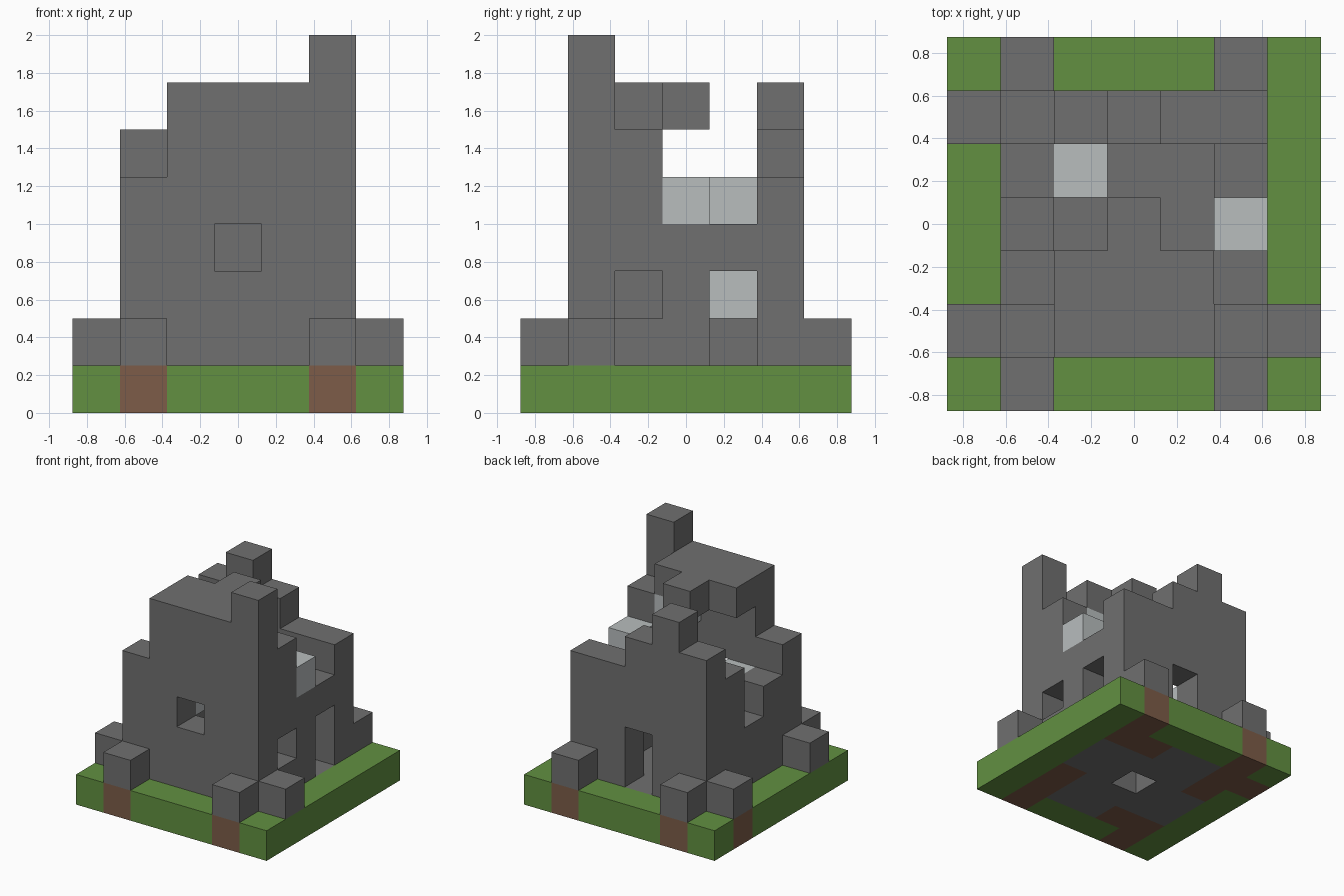
import bpy
import bmesh
from mathutils import Vector

CELL = 0.25
N = 7  # cells along each side of the plot

cube = bpy.data.objects.get("Cube")
if cube:
    bpy.data.objects.remove(cube, do_unlink=True)


def material(name, rgb):
    mat = bpy.data.materials.new(name)
    mat.use_nodes = True
    mat.diffuse_color = (*rgb, 1)
    mat.node_tree.nodes["Principled BSDF"].inputs["Base Color"].default_value = (*rgb, 1)
    return mat


stone = material("grey stone", (0.16, 0.16, 0.16))
grass = material("grass green", (0.122, 0.28, 0.053))
dirt = material("earth brown", (0.205, 0.107, 0.065))
pale = material("pale grey", (0.48, 0.51, 0.515))


def column(i, j, top, bottom=1):
    return {(i, j, k) for k in range(bottom, top)}


# Ground: turf border, bare earth patches, stone floor with a central pit
plot = {(i, j, 0) for i in range(N) for j in range(N)}
soil = {(i, j, 0) for i, j in [(5, 0), (5, 1), (5, 2), (1, 0), (1, 1), (2, 1),
                               (1, 6), (1, 5), (0, 5), (1, 4),
                               (5, 6), (5, 5), (4, 5)]}
floor = {c for c in plot if 0 < c[0] < 6 and 0 < c[1] < 6} - soil - {(3, 3, 0)}
turf = {c for c in plot if not (0 < c[0] < 6 and 0 < c[1] < 6)} - soil

# Ruined walls: ragged heights running along each side
front, back, left, right = set(), set(), set(), set()
for n, top in enumerate([5, 7, 7, 7, 8], 1):
    front |= column(n, 1, top)
for n, top in enumerate([6, 7, 6, 5, 5], 1):
    back |= column(n, 5, top)
for n, top in enumerate([4, 3, 5], 2):
    left |= column(1, n, top)
for n, top in enumerate([6, 4, 4], 2):
    right |= column(5, n, top)

# Openings: front window, back door, side window and side door
front -= {(3, 1, 3)}
back -= column(3, 5, 3)
right -= {(5, 2, 2)} | column(5, 4, 3)

# Remaining roof slab, corner buttresses and pale blocks
roof = {(2, 2, 6), (3, 2, 6), (4, 2, 6), (3, 3, 6)}
buttress = {(i, j, 1) for i, j in [(1, 0), (5, 0), (1, 6), (5, 6),
                                   (0, 1), (0, 5), (6, 1)]}
blocks = {(2, 2, 3), (4, 2, 5), (5, 3, 4), (2, 4, 4), (2, 4, 2)}

parts = [("turf_border", turf, grass), ("earth_patches", soil, dirt),
         ("stone_floor", floor, stone), ("front_wall", front, stone),
         ("back_wall", back, stone), ("side_wall_a", left, stone),
         ("side_wall_b", right, stone), ("roof_slab", roof, stone),
         ("buttresses", buttress, stone), ("pale_blocks", blocks, pale)]
solid = set().union(*(cells for _, cells, _ in parts))


def build(name, cells, mat):
    """Skin a set of cells, keeping only faces open to the air."""
    bm = bmesh.new()
    for cell in sorted(cells):
        centre = (Vector(cell) + Vector((0.5 - N / 2, 0.5 - N / 2, 0.5))) * CELL
        for axis in range(3):
            for sign in (-1, 1):
                normal = Vector((0, 0, 0))
                normal[axis] = sign
                if tuple(int(a + b) for a, b in zip(cell, normal)) in solid:
                    continue
                u = Vector((0, 0, 0))
                u[(axis + 1) % 3] = 1
                v = normal.cross(u)
                corners = [-u - v, u - v, u + v, v - u]
                bm.faces.new([bm.verts.new(centre + (normal + c) * CELL / 2)
                              for c in corners])
    bmesh.ops.remove_doubles(bm, verts=bm.verts[:], dist=0.001)
    bmesh.ops.dissolve_limit(bm, angle_limit=0.01, verts=bm.verts[:], edges=bm.edges[:])
    mesh = bpy.data.meshes.new(name)
    bm.to_mesh(mesh)
    bm.free()
    mesh.materials.append(mat)
    bpy.context.collection.objects.link(bpy.data.objects.new(name, mesh))


for part in parts:
    build(*part)
